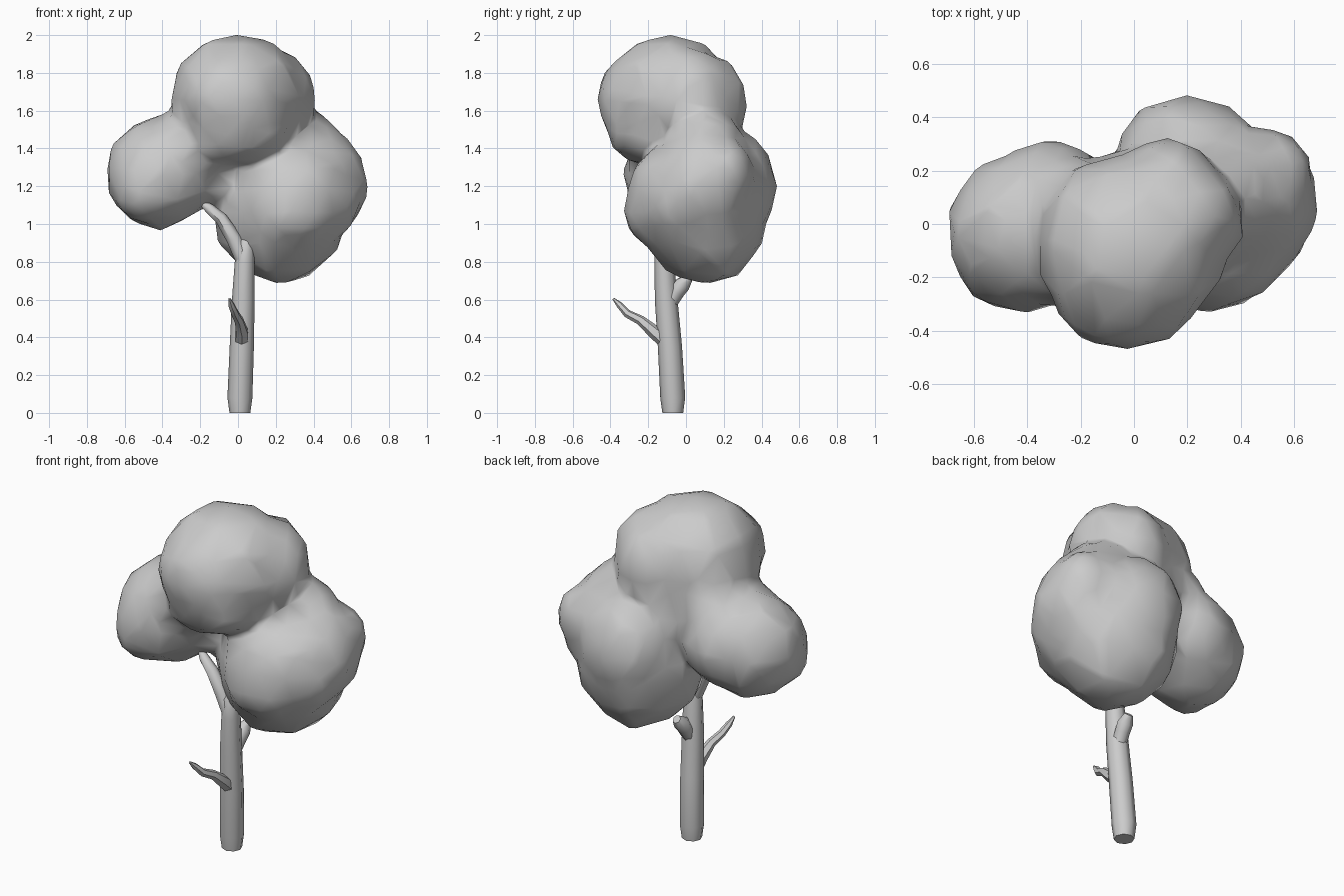
import bpy, bmesh, random
from mathutils import Vector, Matrix

if "Cube" in bpy.data.objects:
    bpy.data.objects.remove(bpy.data.objects["Cube"])

random.seed(4)


def make_object(name, bm):
    bmesh.ops.recalc_face_normals(bm, faces=bm.faces)
    mesh = bpy.data.meshes.new(name)
    bm.to_mesh(mesh)
    bm.free()
    for p in mesh.polygons:
        p.use_smooth = True
    ob = bpy.data.objects.new(name, mesh)
    bpy.context.collection.objects.link(ob)
    return ob


def limb(name, path, sides=8):
    """Tapered tube through (x, y, z, radius) points."""
    bm = bmesh.new()
    pts = [Vector(p[:3]) for p in path]
    rings = []
    for i, p in enumerate(pts):
        d = (pts[min(i + 1, len(pts) - 1)] - pts[max(i - 1, 0)]).normalized()
        if i == 0 and p.z == 0:
            d = Vector((0, 0, 1))
        rot = Vector((0, 0, 1)).rotation_difference(d).to_matrix().to_4x4()
        ring = bmesh.ops.create_circle(bm, segments=sides, radius=path[i][3],
                                       matrix=Matrix.Translation(p) @ rot)["verts"]
        rings.append(ring)
    for a, b in zip(rings, rings[1:]):
        for k in range(sides):
            n = (k + 1) % sides
            bm.faces.new((a[k], a[n], b[n], b[k]))
    bm.faces.new(rings[0])
    bm.faces.new(rings[-1])
    ob = make_object(name, bm)
    bpy.context.view_layer.objects.active = ob
    ob.select_set(True)
    bpy.ops.object.shade_smooth_by_angle(angle=0.9)
    ob.select_set(False)
    return ob


# Trunk and branches
limb("trunk", [(0.01, -0.07, 0, 0.055), (0.01, -0.07, 0.08, 0.066),
               (0.02, -0.085, 0.35, 0.064), (0.028, -0.105, 0.6, 0.06),
               (0.035, -0.115, 0.8, 0.052), (0.045, -0.12, 0.9, 0.042),
               (0.055, -0.11, 0.94, 0.022)])
limb("upper_left_branch", [(0.03, -0.12, 0.8, 0.04), (-0.02, -0.12, 0.92, 0.042),
                           (-0.09, -0.115, 1.03, 0.034), (-0.15, -0.1, 1.08, 0.028),
                           (-0.2, -0.07, 1.12, 0.015)], 7)
limb("front_twig", [(0.02, -0.11, 0.38, 0.04), (0.02, -0.17, 0.43, 0.036),
                    (0.005, -0.24, 0.49, 0.026), (-0.015, -0.31, 0.525, 0.022),
                    (-0.035, -0.35, 0.57, 0.018), (-0.045, -0.385, 0.605, 0.006)], 6)
limb("back_stub", [(0.03, -0.1, 0.56, 0.04), (0.04, -0.05, 0.64, 0.042),
                   (0.045, -0.02, 0.68, 0.044), (0.05, 0.015, 0.715, 0.024)], 7)

# Foliage: clustered ellipsoids (centre, radii) fused into three lobes
LOBES = {
    "top": [((-0.01, -0.08, 1.65), (.35, .35, .35)),
            ((0.2, 0.02, 1.65), (.21, .22, .28)),
            ((0.12, 0.11, 1.62), (.22, .21, .28)),
            ((-0.03, -0.25, 1.66), (.27, .22, .24)),
            ((-0.02, -0.2, 1.5), (.28, .22, .18)),
            ((-0.2, -0.05, 1.45), (.22, .24, .22))],
    "bridges": [((-0.27, -0.1, 1.39), (.23, .21, .2)),
                ((0.0, 0.08, 1.42), (.28, .2, .26)),
                ((-0.22, 0.05, 1.47), (.18, .2, .2))],
    "left": [((-0.41, -0.03, 1.27), (.29, .29, .29)),
             ((-0.32, 0.1, 1.3), (.22, .21, .25)),
             ((-0.48, -0.13, 1.2), (.19, .19, .2)),
             ((-0.18, 0.0, 1.25), (.2, .2, .16))],
    "right": [((0.22, 0.09, 1.08), (.35, .35, .39)),
              ((0.42, 0.09, 1.2), (.26, .26, .3)),
              ((0.2, 0.25, 1.2), (.27, .22, .3)),
              ((0.28, -0.14, 1.07), (.24, .19, .2)),
              ((0.3, -0.06, 1.17), (.31, .25, .27)),
              ((0.42, -0.02, 1.12), (.22, .2, .24)),
              ((0.57, 0.04, 1.2), (.12, .13, .15)),
              ((0.48, 0.2, 1.27), (.19, .16, .19)),
              ((0.34, 0.1, 1.4), (.2, .21, .2))],
}
bm = bmesh.new()
for lobe in LOBES.values():
    for centre, radii in lobe:
        verts = bmesh.ops.create_icosphere(bm, subdivisions=2, radius=1)["verts"]
        for v in verts:
            bump = random.uniform(0.99, 1.08)
            v.co = Vector(c + r * u * bump for c, r, u in zip(centre, radii, v.co))
foliage = make_object("foliage", bm)
remesh = foliage.modifiers.new("fuse", "REMESH")
remesh.mode = "VOXEL"
remesh.voxel_size = 0.025
remesh.use_smooth_shade = True
smooth = foliage.modifiers.new("soften", "SMOOTH")
smooth.factor = 0.5
smooth.iterations = 10
decimate = foliage.modifiers.new("low_poly", "DECIMATE")
decimate.ratio = 0.045
